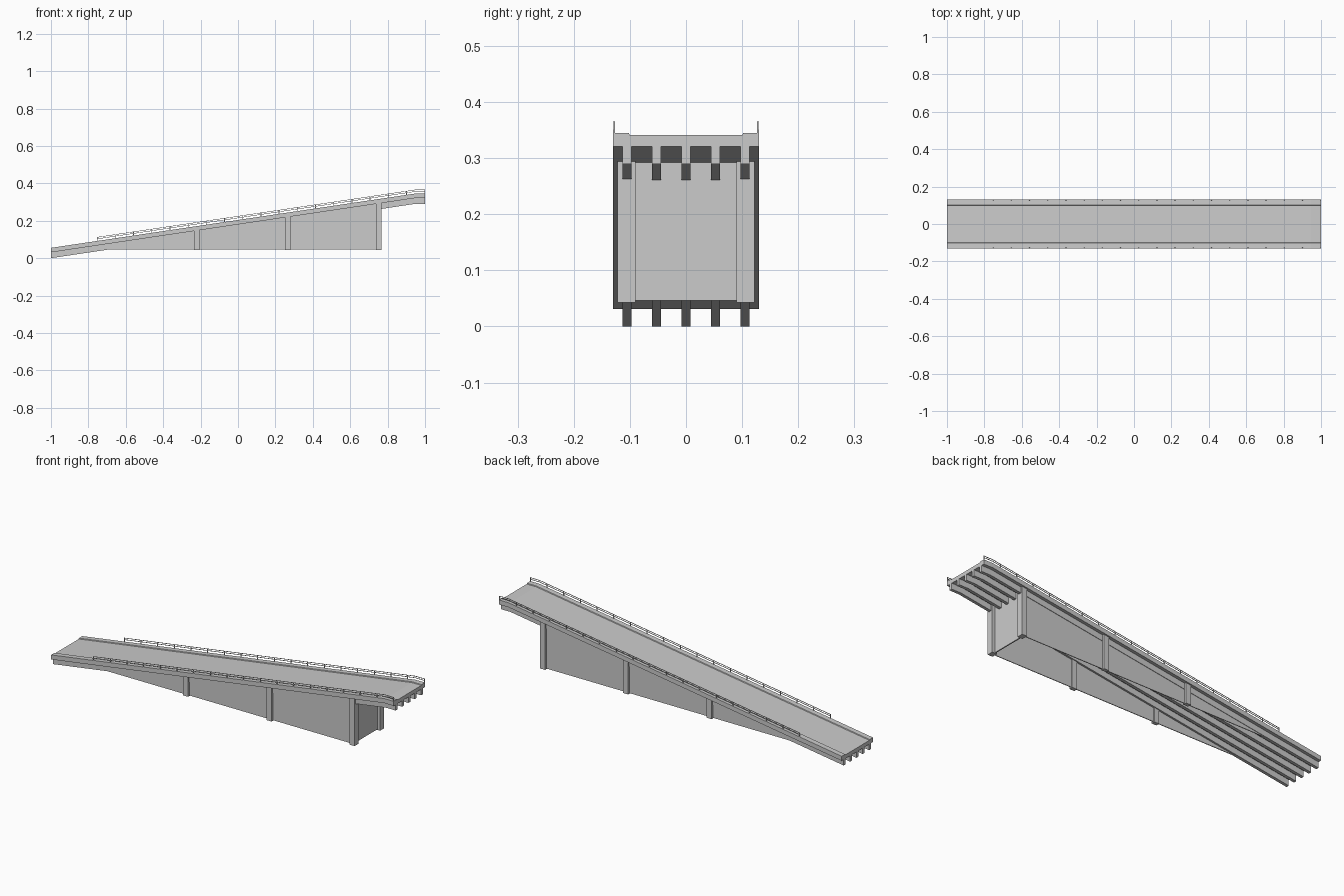
import bpy, bmesh

if "Cube" in bpy.data.objects:
    bpy.data.objects.remove(bpy.data.objects["Cube"])

SLOPE = 0.149
FLAT_X = 0.945

def top(x):
    """Height of the kerb top along the ramp."""
    return 0.055 + SLOPE * (min(x, FLAT_X) + 1)

def finish(name, bm):
    bmesh.ops.recalc_face_normals(bm, faces=bm.faces)
    me = bpy.data.meshes.new(name)
    bm.to_mesh(me)
    bm.free()
    ob = bpy.data.objects.new(name, me)
    bpy.context.collection.objects.link(ob)
    return ob

def sweep(bm, section, xs):
    """Extrude a (y, height below/above kerb) outline along the ramp."""
    rings = [[bm.verts.new((x, y, top(x) + h)) for y, h in section] for x in xs]
    n = len(section)
    for a, b in zip(rings, rings[1:]):
        for i in range(n):
            j = (i + 1) % n
            bm.faces.new((a[i], a[j], b[j], b[i]))
    bm.faces.new(rings[0])
    bm.faces.new(rings[-1])

def rect(y, w, h0, h1):
    return [(y - w / 2, h0), (y + w / 2, h0), (y + w / 2, h1), (y - w / 2, h1)]

def prism(bm, outline, y0, y1):
    """Extrude an (x, z) outline from y0 to y1."""
    a = [bm.verts.new((x, y0, z)) for x, z in outline]
    b = [bm.verts.new((x, y1, z)) for x, z in outline]
    n = len(a)
    for i in range(n):
        j = (i + 1) % n
        bm.faces.new((a[i], a[j], b[j], b[i]))
    bm.faces.new(a)
    bm.faces.new(b)

PATH = [-1, FLAT_X, 1]

# Deck slab with low kerbs on both edges
bm = bmesh.new()
sweep(bm, [(-0.13, -0.024), (0.13, -0.024), (0.13, 0), (0.102, 0), (0.1, -0.004),
           (-0.1, -0.004), (-0.102, 0), (-0.13, 0)], PATH)
finish("deck", bm)

# Five girders under the deck
for i in range(5):
    bm = bmesh.new()
    sweep(bm, rect((i - 2) * 0.0527, 0.016, -0.055, -0.024), PATH)
    finish(f"girder_{i + 1}", bm)

# Hollow abutment: two thin side walls and an end wall, open underneath
WALL_Z = 0.046
x_start = -1 + (WALL_Z - 0.031) / SLOPE + 0.0
for side, name in ((-1, "front_wall"), (1, "back_wall")):
    bm = bmesh.new()
    prism(bm, [(-0.70, WALL_Z), (0.75, WALL_Z), (0.75, top(0.75) - 0.024),
               (-0.70, top(-0.70) - 0.024)], side * 0.107, side * 0.111)
    finish(name, bm)
bm = bmesh.new()
prism(bm, [(0.744, WALL_Z), (0.75, WALL_Z), (0.75, top(0.75) - 0.024),
           (0.744, top(0.744) - 0.024)], -0.11, 0.11)
finish("end_wall", bm)

# Pillars on both sides
for side, name in ((-1, "front"), (1, "back")):
    for i, x in enumerate((-0.22, 0.267, 0.752)):
        x0, x1 = x - 0.015, x + 0.014
        inner = 0.09 if i == 2 else 0.102
        bm = bmesh.new()
        prism(bm, [(x0, 0.043), (x1, 0.043), (x1, top(x1) - 0.024),
                   (x0, top(x0) - 0.024)], side * inner, side * 0.122)
        finish(f"{name}_pillar_{i + 1}", bm)

# Railings: two thin rails on regularly spaced posts
RAIL_X = -0.755
POSTS = 19
for side, name in ((-1, "front"), (1, "back")):
    y = side * 0.128
    bm = bmesh.new()
    for h in (0.010, 0.0185):
        sweep(bm, rect(y, 0.002, h, h + 0.0025), [RAIL_X, FLAT_X, 1])
    for i in range(POSTS):
        x = RAIL_X + 0.002 + i * (0.996 - RAIL_X) / (POSTS - 1)
        sweep(bm, [(y - 0.002, -0.002), (y + 0.002, -0.002),
                   (y + 0.001, 0.021), (y - 0.001, 0.021)], [x - 0.002, x + 0.002])
    finish(f"{name}_railing", bm)
